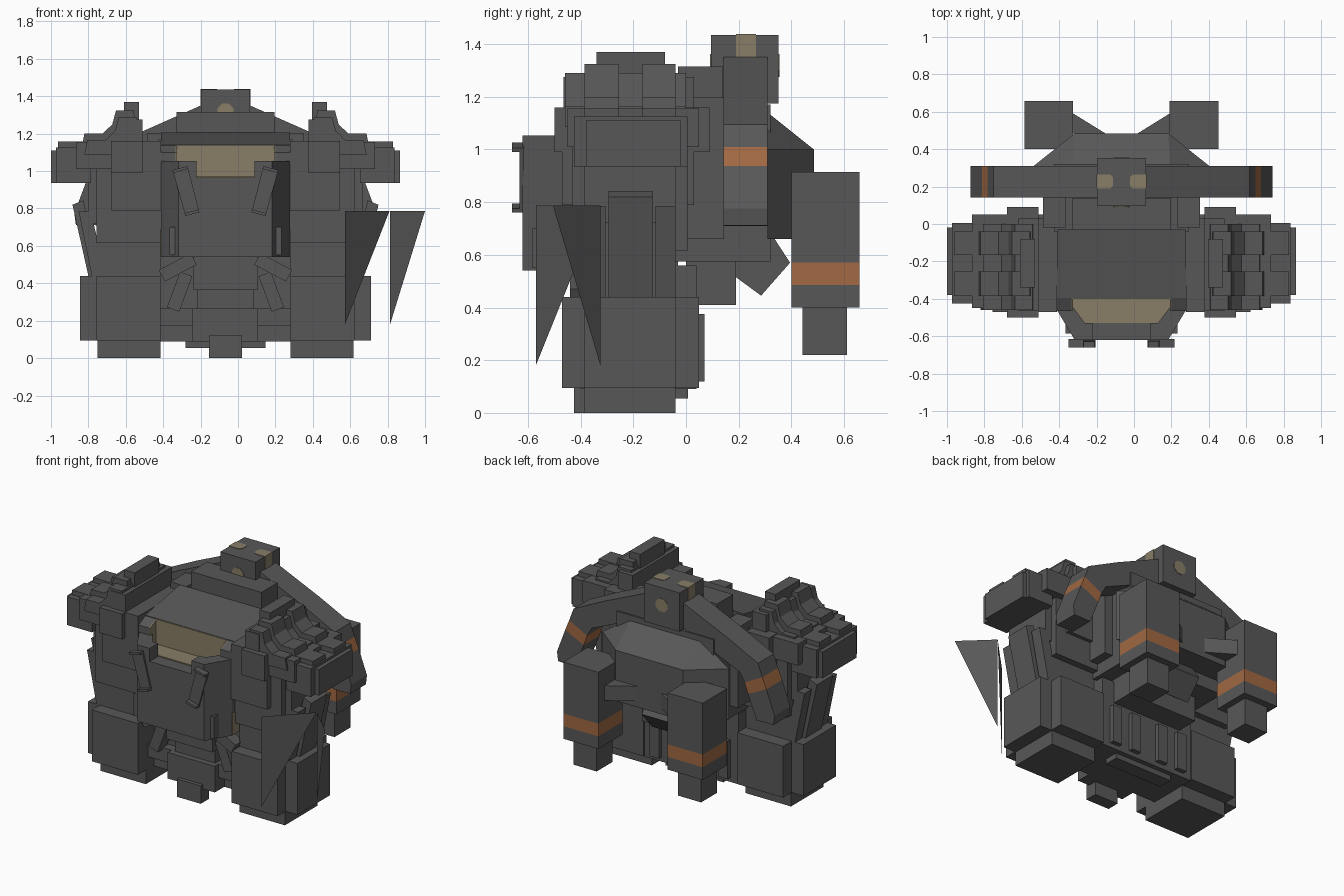
import bpy, bmesh, math
from mathutils import Vector, Matrix

cube = bpy.data.objects.get("Cube")
if cube:
    bpy.data.objects.remove(cube, do_unlink=True)

CX = -0.067  # body symmetry plane; the loose blades sit off to one side


def material(name, col):
    m = bpy.data.materials.new(name)
    m.use_nodes = True
    m.diffuse_color = (*col, 1)
    b = m.node_tree.nodes["Principled BSDF"]
    b.inputs["Base Color"].default_value = (*col, 1)
    b.inputs["Roughness"].default_value = 0.8
    return m


GREY = material("dark_grey", (0.097, 0.097, 0.097))
TAN = material("tan_glass", (0.25, 0.21, 0.135))
ORANGE = material("orange_band", (0.36, 0.14, 0.055))


def finish(name, bm, mat, mirror):
    bmesh.ops.recalc_face_normals(bm, faces=bm.faces)
    me = bpy.data.meshes.new(name)
    bm.to_mesh(me)
    bm.free()
    me.materials.append(mat)
    ob = bpy.data.objects.new(name, me)
    ob.location.x = CX
    bpy.context.collection.objects.link(ob)
    if mirror:
        ob.modifiers.new("Mirror", 'MIRROR').use_mirror_merge = False
    return ob


def prism(name, pts, axis, lo, hi, mat=GREY, mirror=True):
    """Extrude a 2D outline along one axis (outline uses the other two, in order)."""
    def at(p, h):
        v = list(p)
        v.insert("xyz".index(axis), h)
        return v
    bm = bmesh.new()
    f = bm.faces.new([bm.verts.new(at(p, lo)) for p in pts])
    r = bmesh.ops.extrude_face_region(bm, geom=[f])
    d = Vector(at((0, 0), hi - lo))
    bmesh.ops.translate(bm, vec=d, verts=[g for g in r["geom"] if isinstance(g, bmesh.types.BMVert)])
    return finish(name, bm, mat, mirror)


def box(name, x0, x1, y0, y1, z0, z1, mat=GREY, mirror=True):
    return prism(name, [(x0, y0), (x1, y0), (x1, y1), (x0, y1)], "z", z0, z1, mat, mirror)


def mid(name, w, y0, y1, z0, z1, mat=GREY):
    """Box centred on the symmetry plane with half width w."""
    return box(name, -w, w, y0, y1, z0, z1, mat, False)


def bar(name, a, b, w, t, mat=GREY, mirror=True):
    """Square bar running from a to b."""
    a, b = Vector(a), Vector(b)
    d = b - a
    bm = bmesh.new()
    rot = d.to_track_quat('Z', 'Y').to_matrix().to_4x4()
    bmesh.ops.create_cube(bm, size=1, matrix=Matrix.Translation((a + b) / 2) @ rot @ Matrix.Diagonal((w, t, d.length, 1)))
    return finish(name, bm, mat, mirror)


# Torso with a gently sloping top
prism("torso", [(-.395, .54), (-.395, 1.14), (-.03, 1.205), (-.03, .54)], "x", -0.345, 0.345, mirror=False)
mid("neck_cover", 0.262, -0.03, 0.14, 1.1, 1.315)
mid("torso_rear", 0.36, -0.04, 0.32, 0.575, 1.17)
box("torso_rear_side", 0.30, 0.42, -0.02, 0.145, 0.66, 1.2)
prism("chest", [(-.345, -.39), (-.345, -.46), (-.25, -.62), (.25, -.62), (.345, -.46), (.345, -.39)],
      "z", 0.54, 0.965, mirror=False)
prism("chest_collar", [(.262, -.39), (.345, -.39), (.345, -.46), (.25, -.62), (.155, -.62), (.155, -.53), (.195, -.53), (.262, -.44)],
      "z", 0.96, 1.053)
box("chest_lower_block", 0.215, 0.30, -0.585, -0.45, 0.55, 0.70)
box("chest_side_lamp", 0.343, 0.349, -0.46, -0.39, 0.545, 0.69, TAN)

# Cockpit glass, floor and tan-lined cheeks
mid("cockpit_glass", 0.262, -0.402, -0.39, 0.96, 1.138, TAN)
prism("cockpit_floor", [(-.262, -.395), (-.262, -.44), (-.195, -.53), (.195, -.53), (.262, -.44), (.262, -.395)],
      "z", 0.964, 0.972, TAN, False)
cheek = [(-.39, .97), (-.44, .97), (-.465, 1.05), (-.465, 1.10), (-.39, 1.138)]
prism("cockpit_cheek", cheek, "x", 0.267, 0.345)
prism("cockpit_cheek_lining", cheek, "x", 0.260, 0.267, TAN)

# Chest grab handles: flat tilted plates with a lip at each end
prism("chest_handle", [(.283, 1.005), (.203, 1.027), (.139, .78), (.214, .76)], "y", -0.632, -0.615)
prism("handle_upper_lip", [(.283, 1.005), (.203, 1.027), (.199, 1.012), (.279, .99)], "y", -0.66, -0.615)
prism("handle_lower_lip", [(.143, .795), (.139, .78), (.214, .76), (.218, .775)], "y", -0.66, -0.615)

# Abdomen and hips
mid("hip_core", 0.35, -0.30, 0.04, 0.09, 0.56)
mid("abdomen", 0.17, -0.42, -0.28, 0.365, 0.56)
mid("waist", 0.15, -0.36, -0.28, 0.25, 0.38)
mid("pelvis_front", 0.175, -0.40, -0.28, 0.09, 0.265)
box("pelvis_side", 0.17, 0.35, -0.36, -0.28, 0.175, 0.265)
bar("waist_upper_strut", (0.17, -0.40, 0.53), (0.34, -0.40, 0.44), 0.08, 0.07)
bar("waist_lower_strut", (0.21, -0.36, 0.45), (0.28, -0.36, 0.26), 0.09, 0.07)
mid("hip_underplate", 0.215, -0.09, 0.008, 0.055, 0.10)
mid("groin_plate", 0.088, -0.425, -0.34, 0.0, 0.12)
mid("hip_rear_block", 0.26, 0.0, 0.19, 0.41, 0.58)
for i, x in enumerate((0.07, 0.22)):
    box(f"hip_rear_rib_{i}", x, x + 0.07, 0.03, 0.07, 0.12, 0.375)

# Legs: core, wide shell and a narrower outer plate
box("leg", 0.348, 0.685, -0.385, -0.04, 0.0, 0.79)
box("leg_shell", 0.348, 0.69, -0.47, 0.05, 0.095, 0.44)
box("leg_outer_plate", 0.68, 0.778, -0.385, -0.04, 0.095, 0.44)

# Flank and slanted side plates
box("flank", 0.345, 0.69, -0.43, 0.005, 0.615, 1.10)
box("flank_outer", 0.60, 0.735, -0.385, -0.04, 0.72, 1.05)
box("flank_front", 0.345, 0.613, -0.47, 0.03, 0.79, 1.16)
prism("side_plate", [(.67, .44), (.733, .44), (.818, .82), (.76, .843)], "y", -0.295, -0.125)
for part, y0, y1 in (("front", -0.385, -0.305), ("rear", -0.115, -0.04)):
    prism(f"side_leaf_{part}", [(.64, .44), (.715, .44), (.785, .785), (.72, .785)], "y", y0, y1)

# Shoulder armour: stepped blocks and curved ribs
box("shoulder_block", 0.443, 0.613, -0.50, 0.09, 0.99, 1.16)
box("shoulder_step", 0.443, 0.55, -0.465, 0.03, 1.10, 1.275)
box("shoulder_top", 0.463, 0.543, -0.34, -0.08, 1.18, 1.37)
box("shoulder_base", 0.58, 0.80, -0.45, 0.05, 1.01, 1.155)
box("shoulder_mid", 0.72, 0.905, -0.425, 0.005, 0.935, 1.125)
box("shoulder_pad", 0.72, 0.933, -0.38, -0.02, 0.935, 1.11)
rib = [(.47, 1.12), (.49, 1.325), (.585, 1.325), (.605, 1.25), (.657, 1.2), (.754, 1.2), (.77, 1.12)]
for i, (y0, y1) in enumerate(((-0.385, -0.255), (-0.165, -0.04))):
    prism(f"shoulder_rib_{i}", rib, "y", y0, y1)
    box(f"shoulder_finger_{i}", 0.70, 0.895, y0, y1, 1.1, 1.157)
low = [(x - 0.015, z - 0.035) for x, z in rib]
prism("shoulder_rib_base", low, "y", -0.46, 0.0)

# Sensor head with tan lamps
mid("head", 0.131, 0.095, 0.352, 1.175, 1.435)
prism("head_side_lamp", [(.134, .19), (.06, .19), (.045, .205), (.045, .25), (.06, .265), (.134, .265)],
      "z", 1.35, 1.438, TAN)
octagon = [(0.047 * math.cos(a), 1.318 + 0.047 * math.sin(a)) for a in (math.tau * k / 8 + math.pi / 8 for k in range(8))]
prism("head_front_lamp", octagon, "y", 0.092, 0.1, TAN, False)
prism("head_rear_lamp", octagon, "y", 0.347, 0.355, TAN, False)

# Bent rear arms, each sliced into upper arm, band and lower arm
prism("upper_arm", [(.11, 1.36), (.46, 1.205), (.685, 1.095), (.717, 1.01), (.585, .94), (.55, 1.0), (.11, 1.19)],
      "y", 0.143, 0.31)
prism("arm_band", [(.717, 1.01), (.747, .937), (.61, .87), (.585, .94)], "y", 0.143, 0.31, ORANGE)
prism("lower_arm", [(.747, .937), (.808, .775), (.80, .712), (.675, .71), (.61, .87)], "y", 0.143, 0.31)

# Backpack: faceted plan with a narrow sloping top
pack = bmesh.new()
plan = ((-.47, .31), (-.25, .485), (.25, .485), (.47, .31))
lower = [pack.verts.new((x, y, 0.66)) for x, y in plan]
upper = [pack.verts.new((x, y, 1.0)) for x, y in plan]
ridge = [pack.verts.new((x, 0.31, 1.14)) for x in (-.26, .26)]
pack.faces.new(lower)
for i in range(3):
    pack.faces.new((lower[i], lower[i + 1], upper[i + 1], upper[i]))
pack.faces.new((upper[1], upper[2], ridge[1], ridge[0]))
pack.faces.new((upper[0], upper[1], ridge[0]))
pack.faces.new((upper[2], upper[3], ridge[1]))
pack.faces.new((lower[3], lower[0], upper[0], ridge[0], ridge[1], upper[3]))
finish("backpack", pack, GREY, False)
prism("backpack_keel", [(.19, .515), (.285, .445), (.395, .57), (.33, .67), (.19, .67)], "x", -0.12, 0.12, mirror=False)

# Thruster pods
box("pod_upper", 0.258, 0.518, 0.40, 0.658, 0.57, 0.915)
box("pod_band", 0.258, 0.518, 0.40, 0.658, 0.485, 0.57, ORANGE)
box("pod_lower", 0.258, 0.518, 0.40, 0.658, 0.40, 0.485)
box("pod_nozzle", 0.302, 0.474, 0.442, 0.612, 0.22, 0.41)
bar("pod_strut", (0.10, 0.44, 0.75), (0.31, 0.57, 0.75), 0.09, 0.10)

# Two thin hanging blades meeting in a V on one side
for name, tri in (("inner_blade", ((.572, -.57, .18), (.572, -.57, .787), (.81, -.325, .787))),
                  ("outer_blade", ((.813, -.325, .18), (.813, -.325, .787), (1.0, -.505, .787)))):
    bm = bmesh.new()
    bm.faces.new([bm.verts.new((x - CX, y, z)) for x, y, z in tri])
    finish(name, bm, GREY, False)
